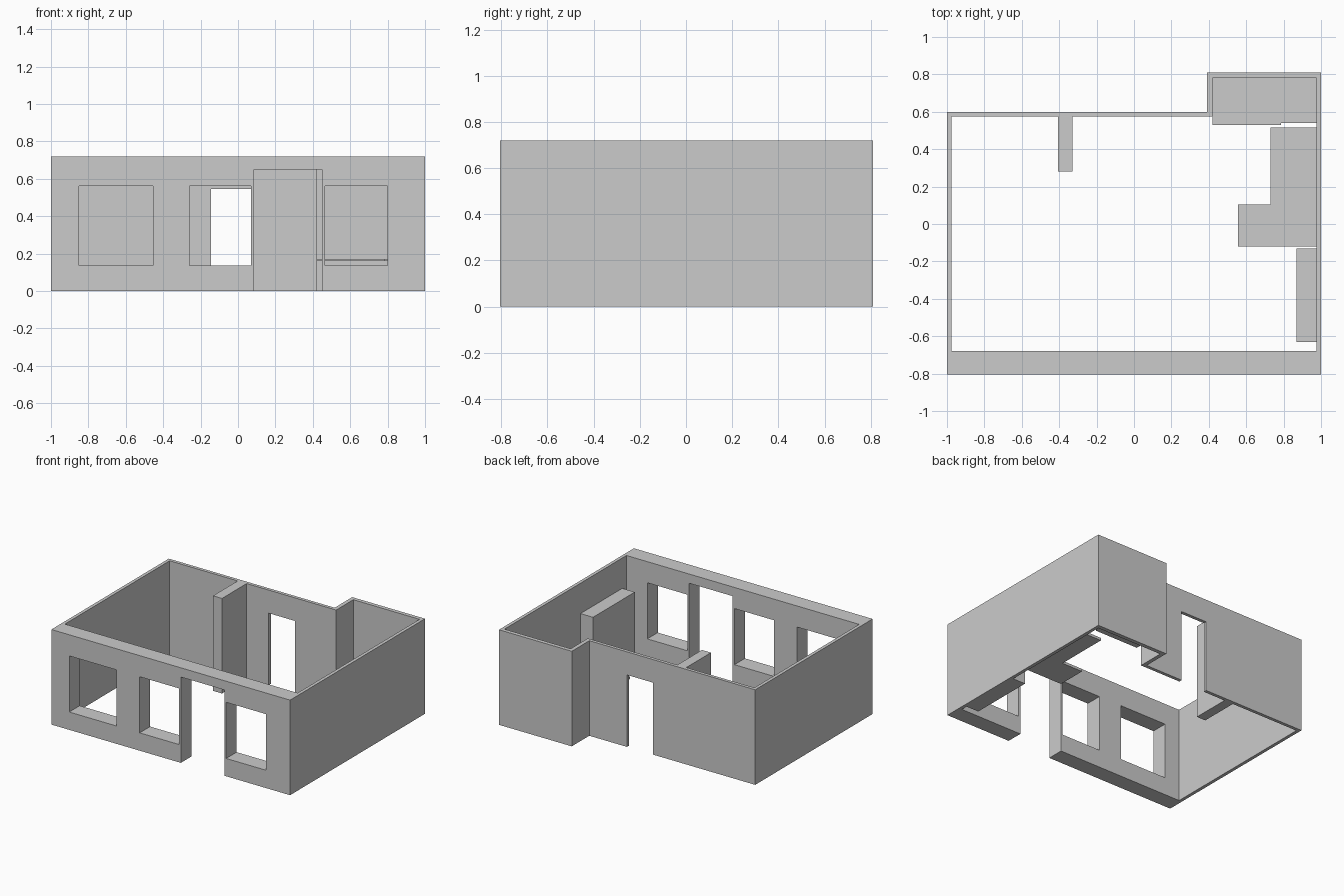
import bpy, bmesh
from mathutils import Matrix, Vector

if "Cube" in bpy.data.objects:
    bpy.data.objects.remove(bpy.data.objects["Cube"])

plaster = bpy.data.materials.new("plain_grey")
plaster.use_nodes = True
GREY = (0.6, 0.6, 0.6, 1)
plaster.diffuse_color = GREY
plaster.node_tree.nodes["Principled BSDF"].inputs["Base Color"].default_value = GREY
HEIGHT = 0.72


def finish(name, bm):
    bmesh.ops.recalc_face_normals(bm, faces=bm.faces)
    mesh = bpy.data.meshes.new(name)
    bm.to_mesh(mesh)
    bm.free()
    mesh.materials.append(plaster)
    obj = bpy.data.objects.new(name, mesh)
    bpy.context.collection.objects.link(obj)
    return obj


def box(name, x, y, z):
    bm = bmesh.new()
    spans = (x, y, z)
    size = Vector([b - a for a, b in spans])
    centre = Vector([(a + b) / 2 for a, b in spans])
    bmesh.ops.create_cube(bm, size=1, matrix=Matrix.Translation(centre) @ Matrix.Diagonal(size.to_4d()))
    return finish(name, bm)


def extrude_faces(bm, height):
    made = bmesh.ops.extrude_face_region(bm, geom=bm.faces[:])["geom"]
    verts = [g for g in made if isinstance(g, bmesh.types.BMVert)]
    bmesh.ops.translate(bm, verts=verts, vec=(0, 0, height))


def slab(name, outline, bottom, top):
    bm = bmesh.new()
    bm.faces.new([bm.verts.new((x, y, bottom)) for x, y in outline])
    extrude_faces(bm, top - bottom)
    return finish(name, bm)


# Wall shell: a ring between the outer and inner plan outlines
outer = [(-1, -0.805), (1, -0.805), (1, 0.81), (0.39, 0.81), (0.39, 0.60), (-1, 0.60)]
inner = [(-0.975, -0.68), (0.975, -0.68), (0.975, 0.78), (0.42, 0.78), (0.42, 0.575), (-0.975, 0.575)]
bm = bmesh.new()
rings = [[bm.verts.new((x, y, 0)) for x, y in loop] for loop in (outer, inner)]
for i in range(len(outer)):
    j = (i + 1) % len(outer)
    bm.faces.new((rings[0][i], rings[0][j], rings[1][j], rings[1][i]))
extrude_faces(bm, HEIGHT)
bmesh.ops.dissolve_limit(bm, angle_limit=0.01, verts=bm.verts, edges=bm.edges)
walls = finish("walls", bm)

# Window and door openings
FRONT, BACK = (-0.9, -0.6), (0.5, 0.7)
SILL, HEAD = 0.135, 0.56
openings = [
    ((-0.85, -0.455), FRONT, (SILL, HEAD)),
    ((-0.26, 0.07), FRONT, (SILL, HEAD)),
    ((0.085, 0.45), FRONT, (-0.1, 0.65)),
    ((0.465, 0.80), FRONT, (SILL, HEAD)),
    ((-0.145, 0.075), BACK, (-0.1, 0.545)),
]
for spans in openings:
    cutter = box("opening_cutter", *spans)
    cutter.hide_render = True
    cut = walls.modifiers.new("opening", "BOOLEAN")
    cut.operation = "DIFFERENCE"
    cut.solver = "EXACT"
    cut.object = cutter
    bpy.context.view_layer.objects.active = walls
    bpy.ops.object.modifier_apply(modifier=cut.name)
    bpy.data.objects.remove(cutter)

# Short partition off the back wall
box("partition", (-0.405, -0.33), (0.28, 0.575), (0, HEIGHT))

# Tall cabinets along the left wall
for name, y in (("front_cabinet", (-0.63, -0.385)), ("rear_cabinet", (-0.385, -0.13))):
    box(name, (0.87, 0.975), y, (0, 0.49))

# L-shaped low counter
slab("counter", [(0.555, -0.12), (0.975, -0.12), (0.975, 0.515), (0.73, 0.515),
                 (0.73, 0.105), (0.555, 0.105)], 0.11, 0.13)

# Raised platform in the alcove, with a stepped front edge
slab("alcove_platform", [(0.42, 0.53), (0.785, 0.53), (0.785, 0.54), (0.975, 0.54),
                         (0.975, 0.78), (0.42, 0.78)], 0.16, 0.17)
